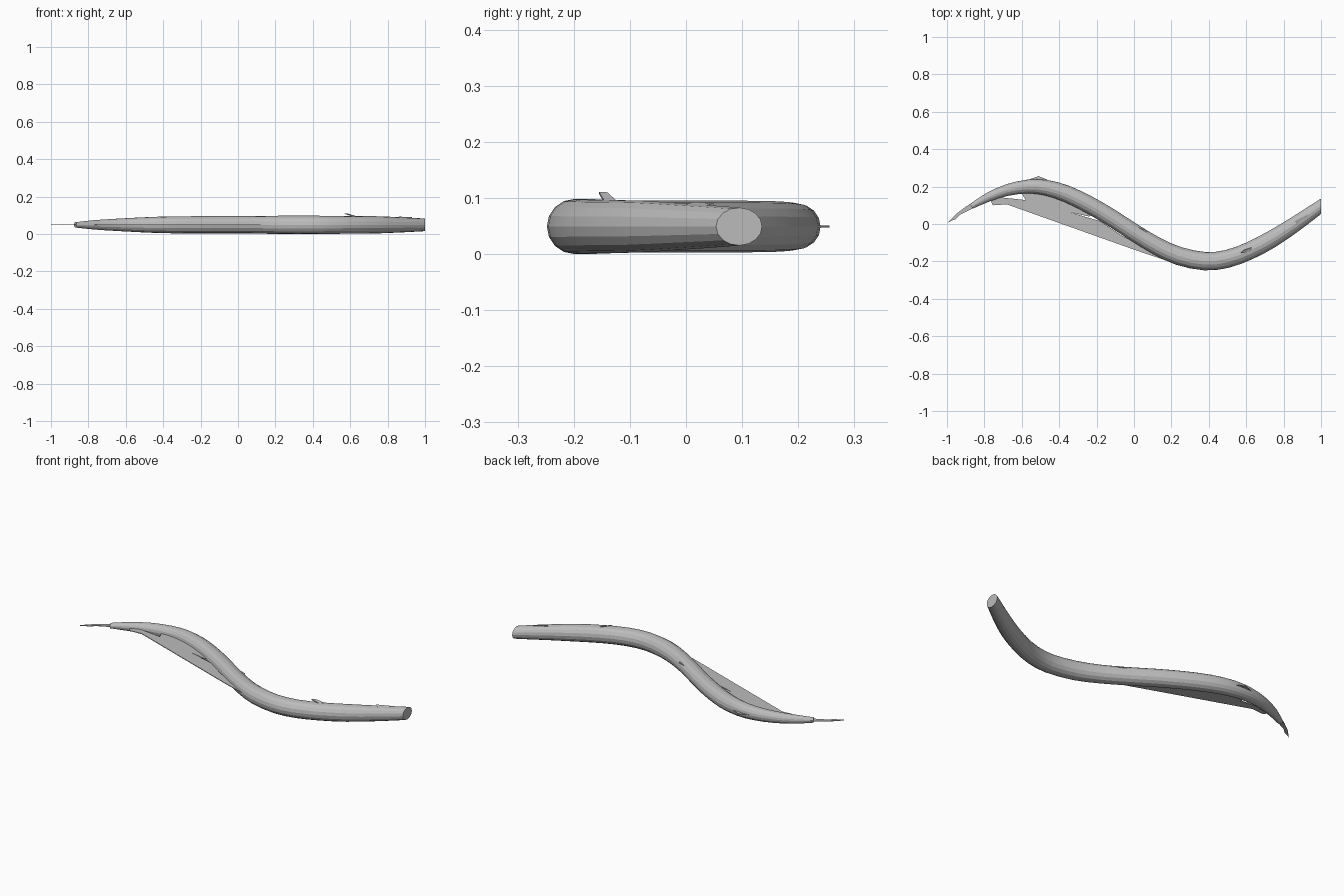
import bpy, bmesh, math
from mathutils import Vector

if "Cube" in bpy.data.objects:
    bpy.data.objects.remove(bpy.data.objects["Cube"])

grey = bpy.data.materials.new("plain grey")
grey.diffuse_color = (0.5, 0.5, 0.5, 1)
grey.use_nodes = True
grey.node_tree.nodes["Principled BSDF"].inputs["Base Color"].default_value = grey.diffuse_color
ZC = 0.049


def finish(bm, name):
    bmesh.ops.recalc_face_normals(bm, faces=bm.faces[:])
    me = bpy.data.meshes.new(name)
    bm.to_mesh(me)
    bm.free()
    me.materials.append(grey)
    ob = bpy.data.objects.new(name, me)
    bpy.context.collection.objects.link(ob)
    return ob


# centre line of the body: x, y, radius
path = [(-0.87, 0.094, 0.014), (-0.78, 0.143, 0.024), (-0.68, 0.181, 0.031),
        (-0.57, 0.200, 0.037), (-0.47, 0.194, 0.042), (-0.36, 0.161, 0.045),
        (-0.24, 0.103, 0.046), (-0.12, 0.033, 0.046), (0.0, -0.045, 0.046),
        (0.12, -0.117, 0.047), (0.24, -0.171, 0.049), (0.38, -0.199, 0.049),
        (0.50, -0.186, 0.048), (0.62, -0.142, 0.047), (0.74, -0.079, 0.046),
        (0.86, -0.002, 0.041), (0.96, 0.068, 0.036), (1.06, 0.138, 0.030)]


def smooth_point(i, t):
    # Catmull-Rom step between path points
    n = len(path) - 1
    p = [Vector(path[min(max(k, 0), n)]) for k in (i - 1, i, i + 1, i + 2)]
    return 0.5 * (2 * p[1] + (p[2] - p[0]) * t
                  + (2 * p[0] - 5 * p[1] + 4 * p[2] - p[3]) * t * t
                  + (3 * p[1] - p[0] - 3 * p[2] + p[3]) * t ** 3)


line = [smooth_point(i, t) for i in range(len(path) - 1) for t in (0, 0.5)]
line.append(Vector(path[-1]))

# long winding body, cut square at the right end
SIDES = 16
bm = bmesh.new()
rings = []
for i, (x, y, r) in enumerate(line):
    a, b = line[max(i - 1, 0)], line[min(i + 1, len(line) - 1)]
    side = Vector((a.y - b.y, b.x - a.x, 0)).normalized()
    rings.append([bm.verts.new(Vector((x, y, ZC)) + side * r * math.cos(u)
                               + Vector((0, 0, r * math.sin(u))))
                  for u in (2 * math.pi * k / SIDES for k in range(SIDES))])
for r0, r1 in zip(rings, rings[1:]):
    for k in range(SIDES):
        m = (k + 1) % SIDES
        bm.faces.new((r0[k], r0[m], r1[m], r1[k]))
bm.faces.new(rings[0])
cut = bmesh.ops.bisect_plane(bm, geom=bm.verts[:] + bm.edges[:] + bm.faces[:],
                             plane_co=(1, 0, 0), plane_no=(1, 0, 0), clear_outer=True)
bmesh.ops.holes_fill(bm, edges=[e for e in bm.edges if e.is_boundary], sides=0)
body = finish(bm, "body")
bpy.context.view_layer.objects.active = body
body.select_set(True)
bpy.ops.object.shade_smooth_by_angle(angle=math.radians(15))


def plate(name, outline, z=ZC, t=0.004):
    # thin flat fin from a plan outline; points may carry their own height
    bm = bmesh.new()
    vs = [bm.verts.new((p[0], p[1], (p[2] if len(p) > 2 else z) - t / 2)) for p in outline]
    f = bm.faces.new(vs)
    up = bmesh.ops.extrude_face_region(bm, geom=[f])["geom"]
    for v in up:
        if isinstance(v, bmesh.types.BMVert):
            v.co.z += t
    return finish(bm, name)


# flat tail tip
plate("tail_fin", [(-1.0, 0.005), (-0.975, 0.018), (-0.955, 0.025), (-0.93, 0.05),
                   (-0.85, 0.09), (-0.82, 0.125), (-0.86, 0.118), (-0.90, 0.092),
                   (-0.95, 0.055)])
# wide belly fin with a straight outer edge
plate("belly_fin", [(-0.68, 0.105), (0.0, -0.137), (0.18, -0.198), (0.22, -0.165),
                    (0.10, -0.145), (-0.06, -0.065), (-0.18, 0.015), (-0.34, 0.062),
                    (-0.24, 0.04), (-0.19, 0.07), (-0.36, 0.14), (-0.50, 0.17),
                    (-0.60, 0.165), (-0.58, 0.128), (-0.71, 0.142), (-0.77, 0.13),
                    (-0.755, 0.10)])
# small fin on the back
plate("back_fin", [(-0.60, 0.225), (-0.51, 0.256), (-0.47, 0.24), (-0.43, 0.21)])
# little flaps along the top
plate("upper_flap", [(0.57, -0.155, 0.109), (0.585, -0.14, 0.108),
                     (0.63, -0.125, 0.094), (0.62, -0.145, 0.092)])
plate("rear_flap", [(0.86, 0.015, 0.091), (0.93, 0.05, 0.088),
                    (0.92, 0.03, 0.083), (0.87, 0.0, 0.087)])
plate("middle_flap", [(0.0, -0.01), (0.07, -0.035), (0.06, -0.06), (0.0, -0.04)], z=0.075)
